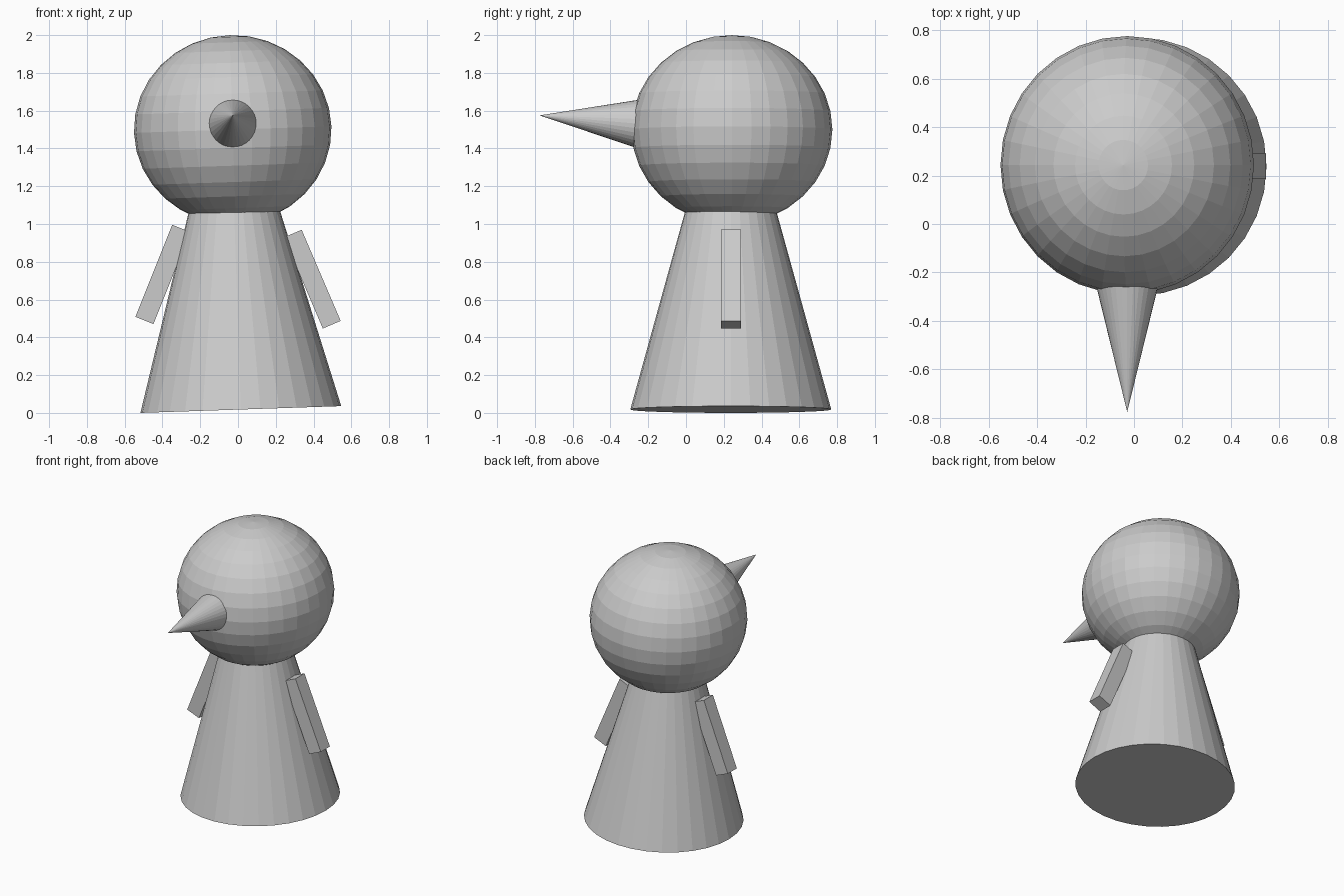
import bpy, bmesh
from math import radians
from mathutils import Matrix, Vector

cube = bpy.data.objects.get("Cube")
if cube:
    bpy.data.objects.remove(cube, do_unlink=True)

# One plain grey for everything
grey = bpy.data.materials.new("plain grey")
grey.use_nodes = True
grey.diffuse_color = (0.6, 0.6, 0.6, 1)
grey.node_tree.nodes["Principled BSDF"].inputs["Base Color"].default_value = (0.6, 0.6, 0.6, 1)


def finish(name, bm, matrix):
    mesh = bpy.data.meshes.new(name)
    bm.to_mesh(mesh)
    bm.free()
    mesh.materials.append(grey)
    obj = bpy.data.objects.new(name, mesh)
    bpy.context.collection.objects.link(obj)
    obj.matrix_world = matrix
    return obj


def cone(name, base, tip, radius):
    base, tip = Vector(base), Vector(tip)
    axis = tip - base
    bm = bmesh.new()
    bmesh.ops.create_cone(bm, cap_ends=True, segments=32, radius1=radius,
                          radius2=0, depth=axis.length)
    turn = axis.to_track_quat('Z', 'Y').to_matrix().to_4x4()
    return finish(name, bm, Matrix.Translation((base + tip) / 2) @ turn)


# The figure leans slightly to its right
lean = Matrix.Rotation(radians(-1.9), 4, 'Y')

# Body: a tall cone whose point hides inside the head
cone("body", (0.015, 0.237, 0.018), (-0.05, 0.237, 1.94), 0.532)

# Head: a slightly flattened ball
bm = bmesh.new()
bmesh.ops.create_uvsphere(bm, u_segments=32, v_segments=16, radius=1)
finish("head", bm, Matrix.Translation((-0.028, 0.243, 1.5)) @ lean
       @ Matrix.Diagonal((0.523, 0.532, 0.5, 1)))

# Nose: long cone, tip raised
cone("nose", (-0.028, -0.1, 1.518), (-0.028, -0.775, 1.575), 0.166)

# Arms: flat-sided bars sloping out from the body
for name, x, z, angle in (("right_arm", -0.398, 0.733, 21.8),
                          ("left_arm", 0.393, 0.708, -23.2)):
    bm = bmesh.new()
    bmesh.ops.create_cube(bm, size=1)
    finish(name, bm, Matrix.Translation((x, 0.238, z))
           @ Matrix.Rotation(radians(angle), 4, 'Y')
           @ Matrix.Diagonal((0.103, 0.105, 0.525, 1)))
